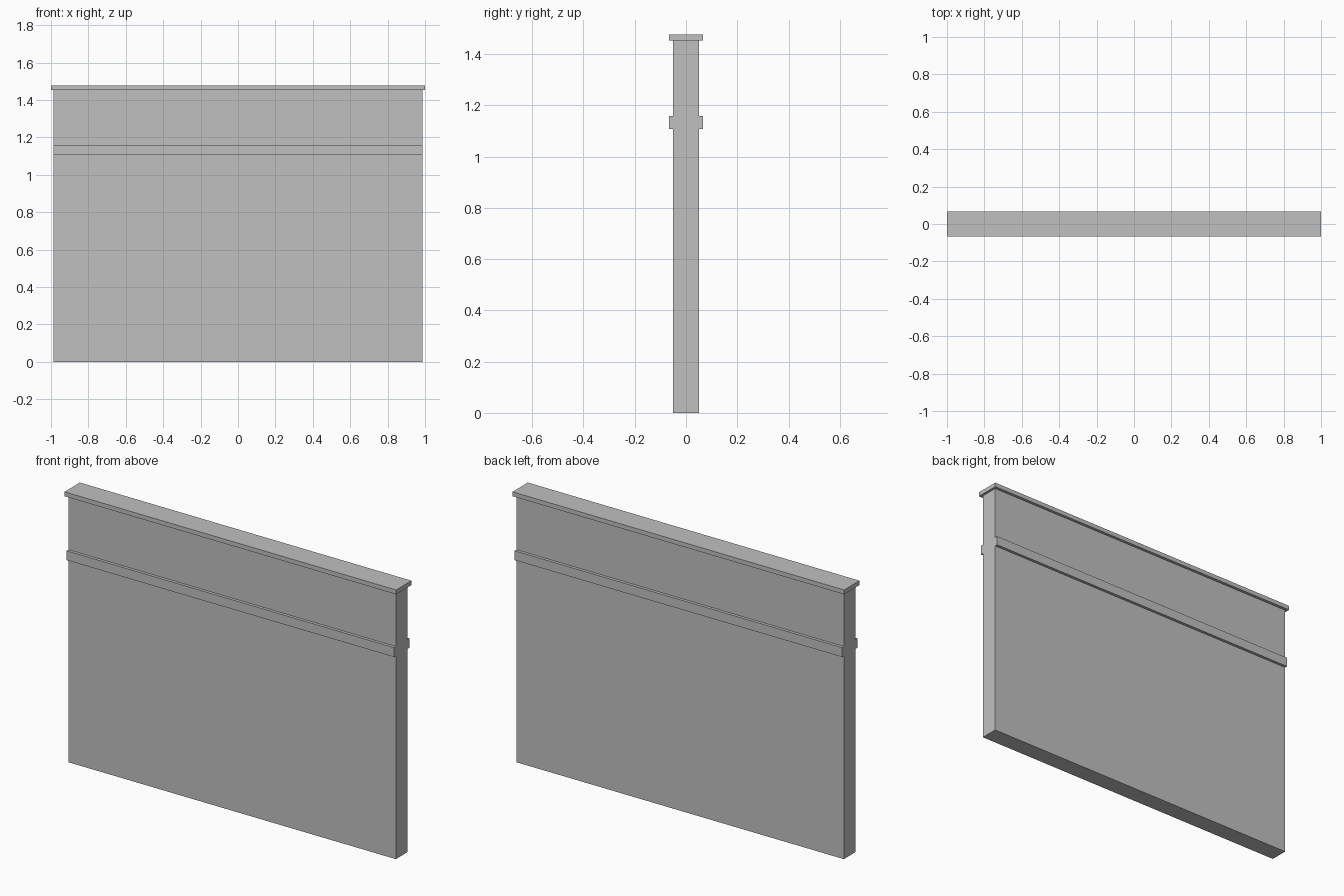
import bpy
import bmesh

if "Cube" in bpy.data.objects:
    bpy.data.objects.remove(bpy.data.objects["Cube"])

grey = bpy.data.materials.new("plain_grey")
grey.diffuse_color = (0.53, 0.53, 0.53, 1.0)
grey.use_nodes = True
grey.node_tree.nodes["Principled BSDF"].inputs["Base Color"].default_value = grey.diffuse_color


def extrude_profile(name, half_profile, half_length):
    """Mirror a (y, z) half profile across y = 0 and extrude it along x."""
    outline = half_profile + [(-y, z) for y, z in reversed(half_profile)]
    bm = bmesh.new()
    face = bm.faces.new([bm.verts.new((-half_length, y, z)) for y, z in outline])
    result = bmesh.ops.extrude_face_region(bm, geom=[face], use_keep_orig=True)
    moved = [v for v in result["geom"] if isinstance(v, bmesh.types.BMVert)]
    bmesh.ops.translate(bm, verts=moved, vec=(2 * half_length, 0, 0))
    bmesh.ops.recalc_face_normals(bm, faces=bm.faces)
    mesh = bpy.data.meshes.new(name)
    bm.to_mesh(mesh)
    bm.free()
    mesh.materials.append(grey)
    obj = bpy.data.objects.new(name, mesh)
    bpy.context.collection.objects.link(obj)
    return obj


# Wall slab with a raised band on both sides
extrude_profile("wall_with_band", [
    (0.05, 0.0), (0.05, 1.108), (0.066, 1.108),
    (0.066, 1.159), (0.05, 1.159), (0.05, 1.453),
], 0.987)

# Overhanging coping along the top
extrude_profile("coping", [(0.066, 1.453), (0.066, 1.477)], 1.0)
